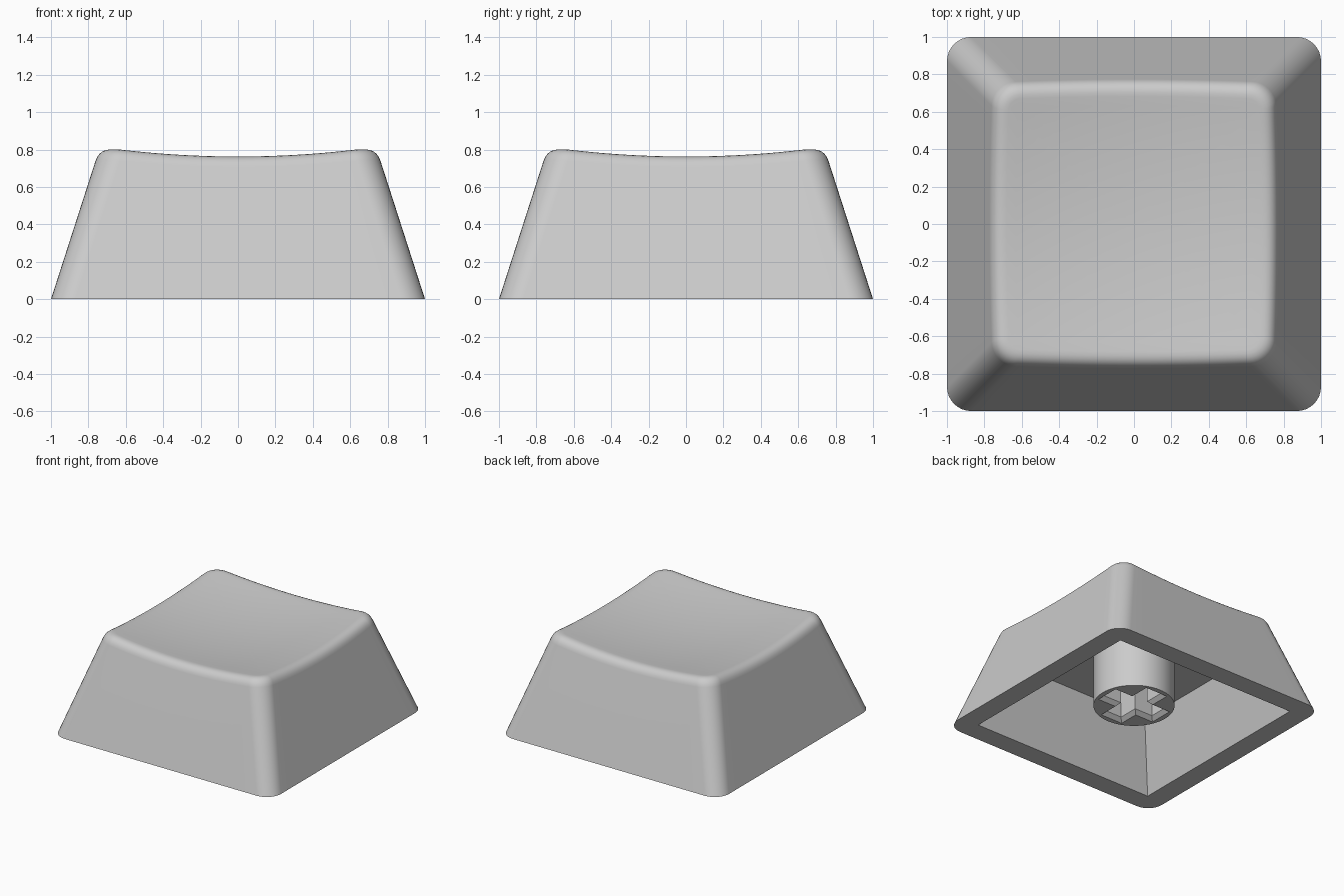
import bpy, bmesh, math
from mathutils import Vector

if "Cube" in bpy.data.objects:
    bpy.data.objects.remove(bpy.data.objects["Cube"], do_unlink=True)

SLOPE = 0.322      # inward lean of the walls per unit of height
RADIUS = 0.13      # vertical corner radius
FILLET = 0.07      # rounding of the top edge
INNER = 0.833      # half width of the cavity at the rim
CEILING = 0.53     # height of the cavity ceiling
STEM_Z = 0.11      # lower end of the stem

GREY = (0.6, 0.6, 0.6, 1)
grey = bpy.data.materials.new("grey_plastic")
grey.use_nodes = True
grey.diffuse_color = GREY
grey.node_tree.nodes["Principled BSDF"].inputs["Base Color"].default_value = GREY


def dish(p):
    """Height of the scooped top at a plan position."""
    return 0.716 + 0.098 * p.length_squared


def add_ring(bm, points):
    return [bm.verts.new(p) for p in points]


def bridge(bm, a, b):
    n = len(a)
    for i in range(n):
        j = (i + 1) % n
        bm.faces.new((a[i], a[j], b[j], b[i]))


def fill_between(bm, *rings):
    """Flat face with a hole, bounded by the given loops."""
    edges = []
    for ring in rings:
        for i in range(len(ring)):
            edges.append(bm.edges.get((ring[i - 1], ring[i])))
    bmesh.ops.triangle_fill(bm, edges=edges, use_beauty=True, normal=(0, 0, -1))


def finish(bm, name):
    bmesh.ops.recalc_face_normals(bm, faces=bm.faces)
    mesh = bpy.data.meshes.new(name)
    bm.to_mesh(mesh)
    bm.free()
    mesh.materials.append(grey)
    obj = bpy.data.objects.new(name, mesh)
    bpy.context.collection.objects.link(obj)
    bpy.ops.object.select_all(action="DESELECT")
    obj.select_set(True)
    bpy.context.view_layer.objects.active = obj
    bpy.ops.object.shade_smooth_by_angle(angle=math.radians(35))
    weighted = obj.modifiers.new("even_shading", "WEIGHTED_NORMAL")
    weighted.keep_sharp = True


# Rounded square outline as pairs of core position and outward direction
ARC, EDGE = 8, 16
corners = [Vector((1, 1)), Vector((-1, 1)), Vector((-1, -1)), Vector((1, -1))]
outline = []
for k, core in enumerate(corners):
    for i in range(ARC + 1):
        a = math.pi / 2 * (k + i / ARC)
        outline.append((core, Vector((math.cos(a), math.sin(a)))))
    for i in range(1, EDGE):
        outline.append((core.lerp(corners[(k + 1) % 4], i / EDGE), outline[-1][1]))


def plan(core, out, half, inset=0.0):
    return core * (half - RADIUS) + out * (RADIUS - inset)


# Outer shell: walls, rounded top edge, scooped top
bm = bmesh.new()
FSEG, TOP_RINGS = 6, 14
base = add_ring(bm, [plan(c, d, 1).to_3d() for c, d in outline])
profiles = []
for c, d in outline:
    half = 0.75
    for _ in range(8):
        z = dish(plan(c, d, half))
        half = 1 - SLOPE * z
    drop = FILLET * 0.95
    edge = plan(c, d, half).to_3d() + Vector((0, 0, z))
    low = plan(c, d, half + SLOPE * drop).to_3d() + Vector((0, 0, z - drop))
    flat = plan(c, d, half, FILLET)
    top = flat.to_3d() + Vector((0, 0, dish(flat)))
    column = []
    for i in range(FSEG + 1):
        t = i / FSEG
        column.append(low.lerp(edge, t).lerp(edge.lerp(top, t), t))
    for i in range(1, TOP_RINGS):
        q = flat * (1 - i / TOP_RINGS)
        column.append(q.to_3d() + Vector((0, 0, dish(q))))
    profiles.append(column)
last = base
for level in zip(*profiles):
    ring = add_ring(bm, level)
    bridge(bm, last, ring)
    last = ring
middle = bm.verts.new((0, 0, dish(Vector((0, 0)))))
for i in range(len(last)):
    bm.faces.new((last[i - 1], last[i], middle))

# Cavity with sharp corners, and the flat rim
rim = add_ring(bm, [(c * INNER).to_3d() for c in corners])
inner_half = INNER - SLOPE * CEILING
roof = add_ring(bm, [(c.x * inner_half, c.y * inner_half, CEILING) for c in corners])
bridge(bm, rim, roof)
bm.faces.new(roof)
fill_between(bm, base, rim)
finish(bm, "keycap_shell")


def cross_ring(bm, arm, slot, z):
    points = []
    for k in range(4):
        a = math.pi / 2 * k
        u, v = Vector((math.cos(a), math.sin(a))), Vector((-math.sin(a), math.cos(a)))
        points += [u * arm - v * slot, u * arm + v * slot, u * slot + v * slot]
    return add_ring(bm, [(p.x, p.y, z) for p in points])


# Stem: round post with a cross-shaped socket that has a chamfered mouth
bm = bmesh.new()
POST, ARM, SLOT, CHAMFER = 0.306, 0.235, 0.07, 0.03
post = [add_ring(bm, [(POST * math.cos(a), POST * math.sin(a), z)
                      for a in (math.tau * i / 64 for i in range(64))])
        for z in (STEM_Z, CEILING)]
bridge(bm, *post)
mouth = cross_ring(bm, ARM + CHAMFER, SLOT + CHAMFER, STEM_Z)
throat = cross_ring(bm, ARM, SLOT, STEM_Z + CHAMFER)
bridge(bm, mouth, throat)
bridge(bm, throat, cross_ring(bm, ARM, SLOT, CEILING))
fill_between(bm, post[0], mouth)
finish(bm, "stem")
